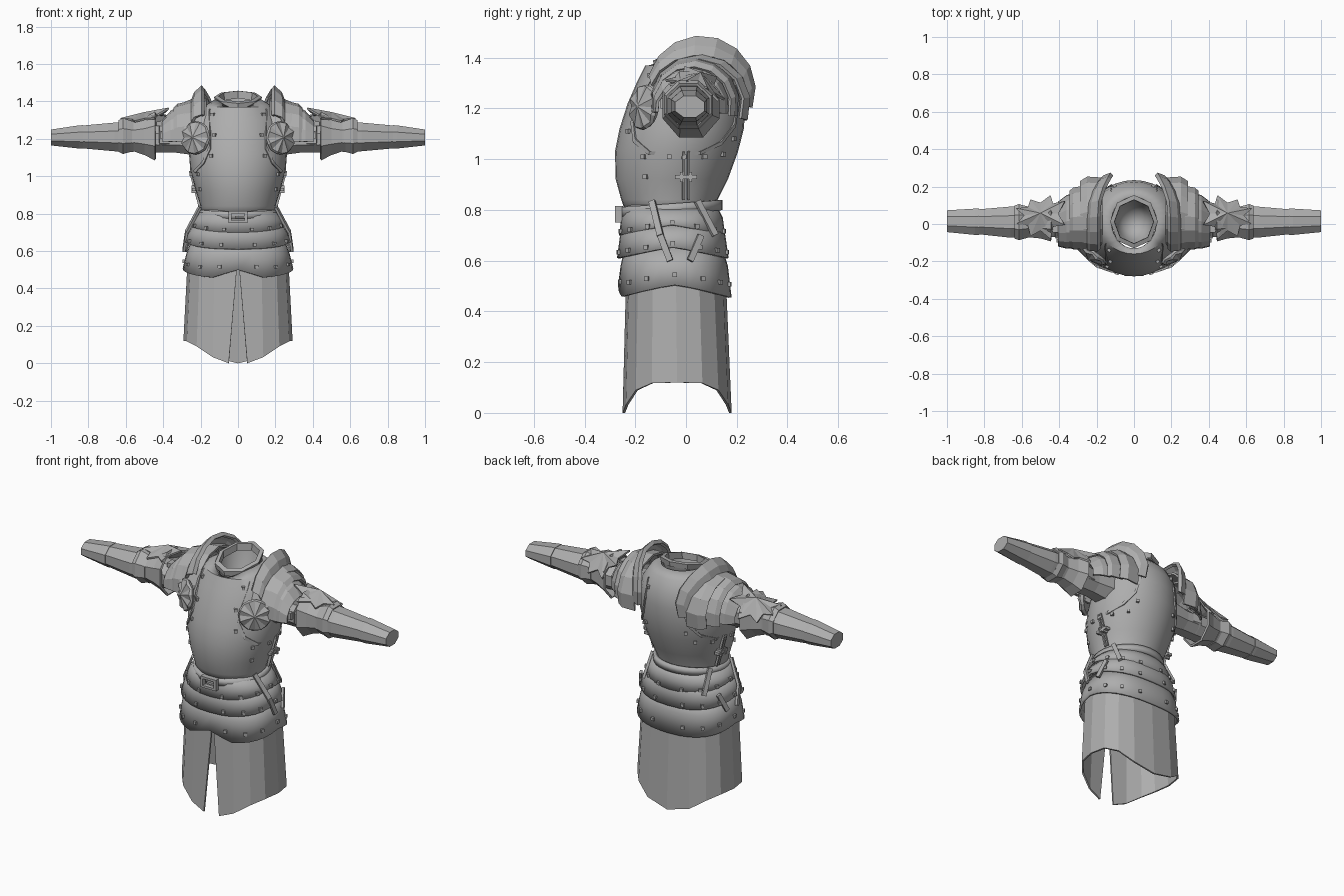
import bpy, bmesh
from math import sin, cos, pi, radians, copysign
from mathutils import Vector, Matrix

if "Cube" in bpy.data.objects:
    bpy.data.objects.remove(bpy.data.objects["Cube"], do_unlink=True)

steel = bpy.data.materials.new("grey_steel")
steel.use_nodes = True
GREY = (0.42, 0.42, 0.42, 1)
steel.diffuse_color = GREY
steel.node_tree.nodes["Principled BSDF"].inputs["Base Color"].default_value = GREY


def finish(name, bm, thick=0, mirror=False, smooth=None):
    """Turn a bmesh into a named steel object."""
    bmesh.ops.remove_doubles(bm, verts=bm.verts, dist=0.0005)
    bmesh.ops.recalc_face_normals(bm, faces=bm.faces)
    me = bpy.data.meshes.new(name)
    bm.to_mesh(me)
    bm.free()
    me.materials.append(steel)
    ob = bpy.data.objects.new(name, me)
    bpy.context.collection.objects.link(ob)
    if smooth:
        bpy.ops.object.select_all(action='DESELECT')
        ob.select_set(True)
        bpy.context.view_layer.objects.active = ob
        bpy.ops.object.shade_smooth_by_angle(angle=radians(smooth))
    if thick:
        sol = ob.modifiers.new("thickness", 'SOLIDIFY')
        sol.thickness, sol.offset = thick, -1
    if mirror:
        ob.modifiers.new("mirror", 'MIRROR')
    return ob


def skin(bm, rows, closed=False):
    """Bridge rows of points with quads."""
    grid = [[bm.verts.new(p) for p in row] for row in rows]
    n = len(grid[0])
    for a, b in zip(grid, grid[1:]):
        for i in range(n if closed else n - 1):
            j = (i + 1) % n
            bm.faces.new((a[i], a[j], b[j], b[i]))
    return grid


def body_point(row, th, out=0, power=1):
    """Point on a body ring; power below one makes the ring squarer."""
    z, rx, front, back = row
    c, s = (copysign(abs(v) ** power, v) for v in (cos(th), sin(th)))
    return Vector(((rx + out) * c, (front + back) / 2 + ((back - front) / 2 + out) * s, z))


def shell(name, rows, n, hem=None, top=None, thick=0.012, smooth=35, power=1):
    """Ring-lofted body shell; hem and top shift the end rows by angle."""
    pts = []
    for k, row in enumerate(rows):
        ring = []
        for i in range(n):
            th = 2 * pi * i / n
            p = body_point(row, th, 0, power)
            if hem and k == 0:
                p.z += hem(th)
            if top and k == len(rows) - 1:
                p.z += top(th)
            ring.append(p)
        pts.append(ring)
    bm = bmesh.new()
    skin(bm, pts, True)
    return finish(name, bm, thick, smooth=smooth)


def arch(name, stations, a0=22.5, a1=382.5, n=8, skew=0, thick=0.012, cap=False):
    """Plates wrapped round the arm axis, station = x, cy, cz, ry, rz."""
    rows = []
    for x, cy, cz, ry, rz in stations:
        angs = [radians(a0 + (a1 - a0) * i / n) for i in range(n + 1)]
        rows.append([(x - skew * max(0, -cos(a)) ** 2, cy - ry * cos(a), cz + rz * sin(a)) for a in angs])
    bm = bmesh.new()
    grid = skin(bm, rows)
    if cap:
        bm.faces.new(grid[-1][:-1])
    return finish(name, bm, thick, mirror=True)


def box(bm, pos, size, rot=Matrix()):
    bmesh.ops.create_cube(bm, size=1, matrix=Matrix.Translation(pos) @ rot @ Matrix.Diagonal((*size, 1)))


def strap(bm, a, b, width, depth=.014):
    """Flat bar from a to b, facing away from the body axis."""
    mid, z = (a + b) / 2, (b - a).normalized()
    x = Vector((mid.x, mid.y + .05, 0))
    x = (x - z * x.dot(z)).normalized()
    rot = Matrix((x, z.cross(x), z)).transposed().to_4x4()
    box(bm, mid, (depth, width, (b - a).length), rot)


# Breastplate and backplate
TORSO = [(.78, .195, -.235, .115), (.84, .2, -.255, .125), (.92, .225, -.277, .165),
         (1.03, .255, -.28, .205), (1.12, .262, -.262, .228), (1.22, .25, -.23, .235),
         (1.3, .235, -.195, .225), (1.37, .19, -.16, .19), (1.41, .125, -.13, .15)]
shell("cuirass", TORSO, 32, top=lambda th: -.05 * max(0, -sin(th)) ** 3)


def torso_point(deg, z, out=0):
    for a, b in zip(TORSO, TORSO[1:]):
        if a[0] <= z <= b[0]:
            t = (z - a[0]) / (b[0] - a[0])
            return body_point([u + (v - u) * t for u, v in zip(a, b)], radians(deg), out)


# Collar leaning forward, with a hollow lining below it
collar = shell("collar", [(1.39, .122, -.125, .15), (1.42, .128, -.13, .155), (1.425, .105, -.105, .13),
                          (1.385, .103, -.103, .128)], 8, thick=0, smooth=None)
collar.data.transform(Matrix(((1, 0, 0, 0), (0, 1, 0, 0), (0, .24, 1, 0), (0, 0, 0, 1))))
shell("neck_lining", [(1.2, .0001, .0099, .0101), (1.22, .06, -.05, .07), (1.28, .09, -.085, .105),
                      (1.395, .113, -.113, .138)], 24, thick=0, smooth=60, top=lambda th: .03 * sin(th))

# Raised armhole rims
path = [(-41, 1.36), (-52, 1.25), (-54, 1.16), (-44, 1.08), (-25, 1.03), (22, 1.03), (42, 1.07),
        (55, 1.14), (60, 1.25), (55, 1.34)]
bm = bmesh.new()
skin(bm, [[torso_point(d, z, o) for d, z in path] for o in (-.01, .008)]
     + [[torso_point(d * 1.04, z - .014, o) for d, z in path] for o in (.008, -.01)])
finish("armhole_rims", bm, mirror=True)

# Skirt of sixteen flat panels, split at the front
SQUARE = .8
bm = bmesh.new()
rows = []
for z, rx, front, back, gap in [(0, .292, -.25, .18, .05), (.58, .268, -.235, .155, 0)]:
    ring = []
    for i in range(17):
        th = -pi / 2 + 2 * pi * i / 16
        p = body_point((z, rx, front, back), th, 0, SQUARE)
        if z == 0:
            p.z = .12 * (1 - sin(th) ** 4)
        if i in (0, 16):
            p.x = gap if i == 0 else -gap
        ring.append(p)
    rows.append(ring)
skin(bm, rows)
finish("skirt", bm, .01)


# Overlapping waist lames with pointed hems
def hem(th):
    c, s = abs(cos(th)), sin(th)
    if s < 0 and c < .38:
        return -.05 + .045 * (1 - c / .38)
    return -.05 * abs(s)


soft_hem = lambda th: -.045 * abs(sin(th))
shell("lower_lame", [(.505, .296, -.268, .18), (.58, .278, -.258, .165), (.66, .25, -.24, .14)],
      32, hem, power=SQUARE)
shell("middle_lame", [(.655, .286, -.272, .168), (.7, .265, -.26, .155), (.75, .232, -.24, .135)],
      32, soft_hem, power=.85)
shell("upper_lame", [(.745, .257, -.264, .155), (.77, .238, -.255, .145), (.82, .2, -.24, .12)],
      32, soft_hem, power=.9)
tilt = lambda th: .014 * sin(th)
shell("belt", [(.785, .215, -.258, .143), (.825, .213, -.258, .143)], 32, tilt, tilt, .02)

# Belt buckle: frame and tongue
bm = bmesh.new()
for s in (-1, 1):
    box(bm, (s * .043, -.264, .782), (.014, .03, .065))
    box(bm, (0, -.264, .782 + s * .026), (.1, .03, .013))
box(bm, (.01, -.262, .782), (.05, .02, .012))
finish("belt_buckle", bm)

# Slanted hip straps lying on the lames
TOP, MID, LOW = (.835, .215, -.258, .143), (.7, .275, -.265, .16), (.6, .284, -.265, .165)
bm = bmesh.new()
for top_angle, mid_angle, low_angle in [(-22, -10, -2), (30, 48, 14)]:
    mid = body_point(MID, radians(mid_angle), .004, .85)
    strap(bm, body_point(TOP, radians(top_angle), .004), mid, .025)
    if mid_angle > 0:
        mid = body_point(MID, radians(27), .006, .85)
    strap(bm, mid, body_point(LOW, radians(low_angle), .006, .85), .025)
finish("hip_straps", bm, mirror=True)

# Side seams and hinges
bm = bmesh.new()
for y in (-.01, .01):
    strap(bm, Vector((.204, y, .84)), Vector((.255, y, 1.03)), .008)
box(bm, (.23, 0, .93), (.03, .085, .016))
for y in (-.018, .018):
    box(bm, (.233, y, .93), (.03, .012, .04))
finish("side_hinges", bm, mirror=True)

# Rivets on the cuirass and the lames
bm = bmesh.new()
for d, z in [(-52, 1.33), (-60, 1.22), (-57, 1.11), (-32, 1.01), (-28, .93), (28, 1.01), (-6, 1.01),
             (8, 1.01), (60, 1.08), (64, 1.3), (50, 1.02)]:
    box(bm, torso_point(d, z), (.02, .018, .018), Matrix.Rotation(radians(d), 4, 'Z'))
for row, f, power in [((.545, .286, -.262, .174), hem, SQUARE), ((.668, .279, -.268, .164), soft_hem, .85),
                      ((.75, .25, -.261, .152), soft_hem, .9)]:
    for d in range(-75, 90, 25):
        p = body_point(row, radians(d), 0, power)
        p.z += f(radians(d)) * .8
        box(bm, p, (.02, .018, .018), Matrix.Rotation(radians(d), 4, 'Z'))
finish("rivets", bm, mirror=True)

# Shoulder guards: overlapping lames plus a standing crest
arch("shoulder_inner_lame", [(.17, .055, 1.22, .195, .2), (.25, .055, 1.22, .2, .192), (.29, .045, 1.22, .185, .175)],
     -15, 200)
arch("shoulder_middle_lame", [(.25, .035, 1.22, .175, .185), (.325, .03, 1.215, .168, .172),
                              (.345, .025, 1.21, .155, .155)], -10, 195)
arch("shoulder_outer_lame", [(.31, .02, 1.21, .15, .165), (.36, .012, 1.205, .145, .145),
                             (.405, .0, 1.2, .122, .1)], -8, 190)
arch("shoulder_crest", [(.25, .05, 1.25, .195, .16), (.235, .055, 1.27, .205, .18),
                        (.195, .06, 1.275, .215, .212), (.18, .06, 1.275, .2, .195)], 15, 200, skew=.07, thick=.016)

# Ridged discs in front of the armpits
bm = bmesh.new()
face = Matrix.Translation((.228, -.168, 1.205)) @ Vector((.55, -.82, .1)).to_track_quat('Z', 'Y').to_matrix().to_4x4()
rings = [[face @ Vector((r * cos(i * pi / 8), r * sin(i * pi / 8), h + ridge * (i % 2))) for i in range(16)]
         for r, h, ridge in [(.0001, -.02, 0), (.08, -.02, 0), (.09, -.008, .006), (.084, .002, .012), (.0001, .03, 0)]]
skin(bm, rings, True)
finish("armpit_discs", bm, mirror=True)

# Arms
arch("upper_arms", [(.2, .01, 1.2, .1, .1), (.33, .01, 1.195, .085, .075), (.5, .01, 1.2, .085, .08)])
arch("upper_arm_cuffs", [(.365, .01, 1.205, .088, .078), (.42, .01, 1.208, .095, .086)])
arch("elbow_guards", [(.64, .01, 1.215, .095, .09), (.615, .01, 1.215, .104, .104), (.56, .01, 1.213, .088, .086),
                      (.5, .015, 1.213, .1, .108), (.445, .02, 1.215, .122, .141)])
arch("forearms", [(.56, .01, 1.21, .09, .088), (.66, .01, 1.21, .09, .083), (.85, .012, 1.21, .07, .064)])
arch("wrist_guards", [(.83, .012, 1.21, .077, .068), (.85, .012, 1.21, .076, .067), (1.0, .015, 1.207, .063, .046)],
     thick=.008, cap=True)
bm = bmesh.new()
box(bm, (.415, -.02, 1.28), (.04, .05, .025))
box(bm, (.4, -.09, 1.22), (.03, .02, .04))
finish("arm_fittings", bm, mirror=True)

# Ridged star plates wrapped over the elbows
bm = bmesh.new()


def wrapped(u, v, r):
    a = v - radians(18)
    return bm.verts.new((.5 + u, .015 - r * sin(a), 1.21 + r * cos(a)))


peak = wrapped(0, 0, .14)
ring = []
for i in range(16):
    a, k = i * pi / 8 + pi / 8, 1 - .32 * (i % 2)
    u = .14 * k * cos(a)
    ring.append(wrapped(u, 1.15 * k * sin(a), (.13 - .22 * u) * (1 - .14 * (i % 2))))
for i in range(16):
    bm.faces.new((peak, ring[i], ring[(i + 1) % 16]))
finish("elbow_stars", bm, .01, mirror=True)
